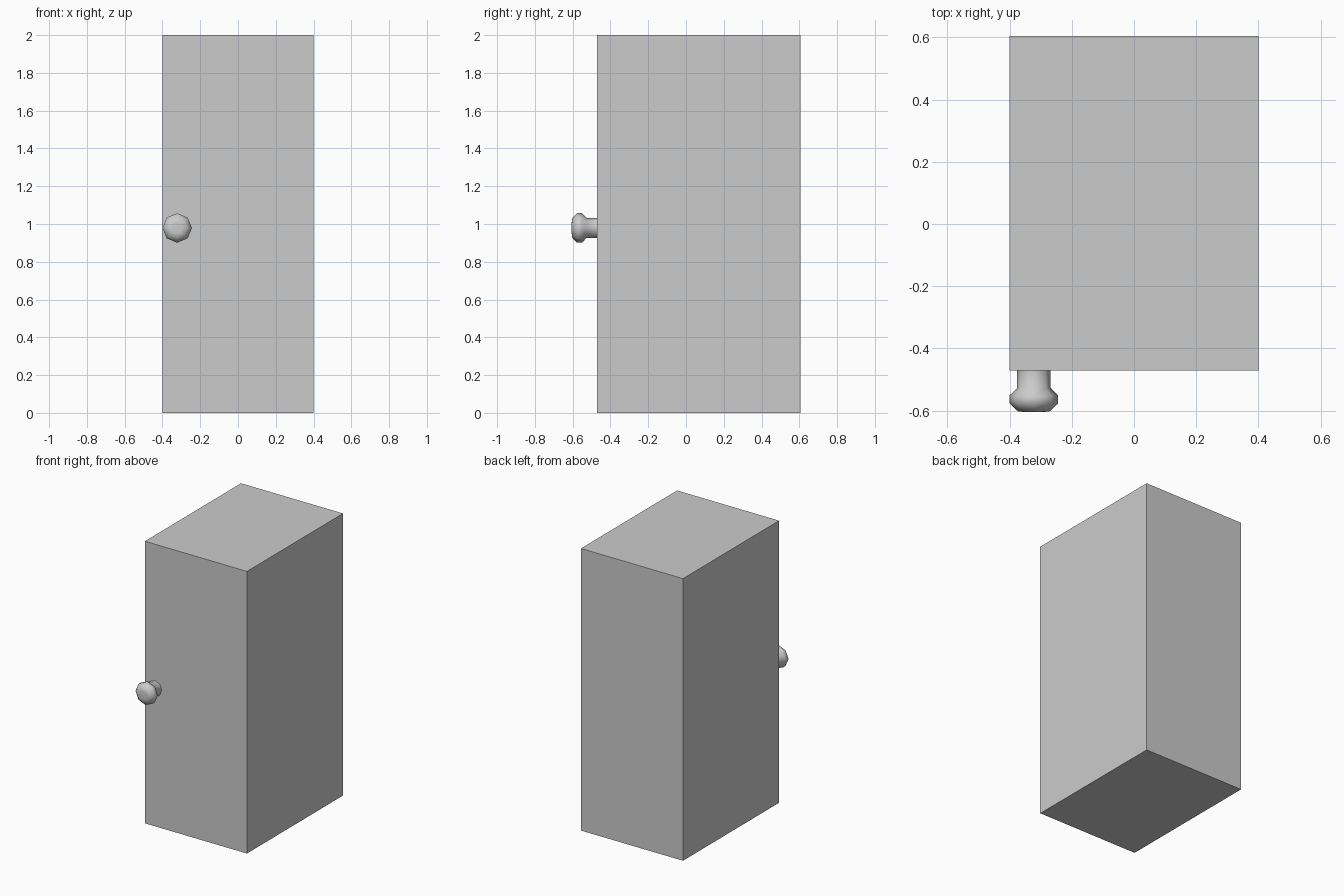
import bpy, bmesh
from math import radians, cos, sin, tau

if "Cube" in bpy.data.objects:
    bpy.data.objects.remove(bpy.data.objects["Cube"])


def make_object(name, bm):
    bmesh.ops.recalc_face_normals(bm, faces=bm.faces)
    mesh = bpy.data.meshes.new(name)
    bm.to_mesh(mesh)
    bm.free()
    obj = bpy.data.objects.new(name, mesh)
    bpy.context.collection.objects.link(obj)
    return obj


def box(name, low, high):
    bm = bmesh.new()
    bmesh.ops.create_cube(bm, size=1)
    for v in bm.verts:
        v.co = [(a + b) / 2 + c * (b - a) for a, b, c in zip(low, high, v.co)]
    return make_object(name, bm)


def lathe_y(name, x, z, profile, sides):
    """Turn (radius, y) points about an axis running front to back, with capped ends."""
    bm = bmesh.new()
    rings = [[bm.verts.new((x + r * cos(tau * i / sides), y, z + r * sin(tau * i / sides)))
              for i in range(sides)] for r, y in profile]
    for a, b in zip(rings, rings[1:]):
        for i in range(sides):
            j = (i + 1) % sides
            bm.faces.new((a[i], a[j], b[j], b[i]))
    bm.faces.new(rings[0])
    bm.faces.new(rings[-1])
    return make_object(name, bm)


# Plain block body
box("cabinet_body", (-0.4, -0.471, 0), (0.4, 0.605, 2))

# Eight-sided turned knob: stem, flare, rim and rounded front
knob = lathe_y("door_knob", -0.322, 0.979,
               [(0.054, -0.471), (0.054, -0.528), (0.078, -0.551),
                (0.078, -0.577), (0.052, -0.602), (0.03, -0.605)], 8)
bpy.ops.object.select_all(action='DESELECT')
knob.select_set(True)
bpy.context.view_layer.objects.active = knob
bpy.ops.object.shade_smooth_by_angle(angle=radians(60))
